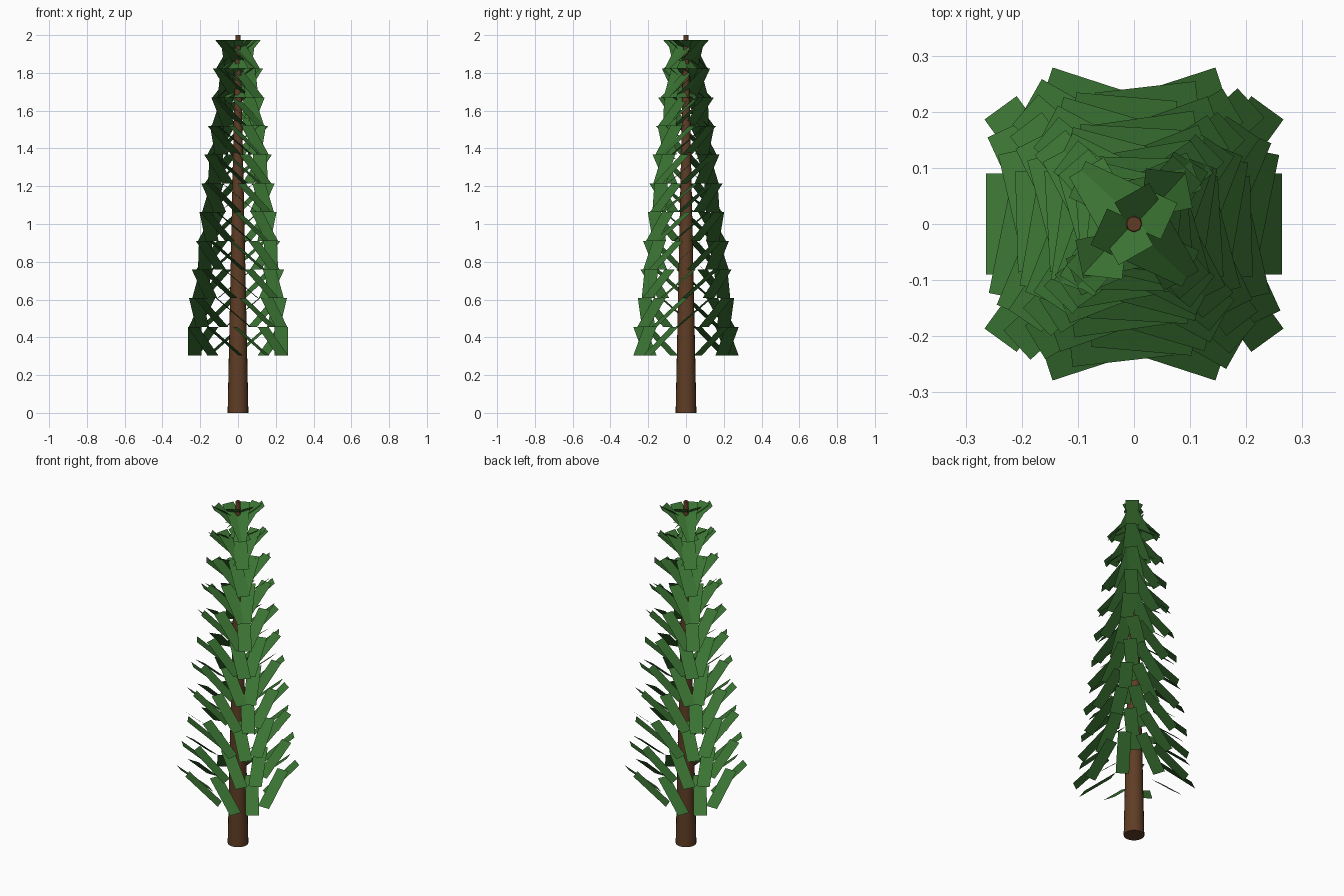
import bpy
import bmesh
from math import pi, cos, sin, atan2, hypot, radians
from mathutils import Matrix

default = bpy.data.objects.get("Cube")
if default:
    bpy.data.objects.remove(default, do_unlink=True)


def make_material(name, colour):
    mat = bpy.data.materials.new(name)
    mat.use_nodes = True
    mat.diffuse_color = colour
    mat.node_tree.nodes["Principled BSDF"].inputs["Base Color"].default_value = colour
    return mat


def make_object(name, bm, mat):
    mesh = bpy.data.meshes.new(name)
    bm.to_mesh(mesh)
    bm.free()
    mesh.materials.append(mat)
    obj = bpy.data.objects.new(name, mesh)
    bpy.context.collection.objects.link(obj)
    return obj


bark = make_material("bark_brown", (0.115, 0.047, 0.018, 1))
needles = make_material("needle_green", (0.042, 0.17, 0.032, 1))

# Tapered trunk
HEIGHT = 2.0
bm = bmesh.new()
bmesh.ops.create_cone(bm, cap_ends=True, segments=20, radius1=0.055,
                      radius2=0.013, depth=HEIGHT,
                      matrix=Matrix.Translation((0, 0, HEIGHT / 2)))
trunk = make_object("trunk", bm, bark)
bpy.context.view_layer.objects.active = trunk
trunk.select_set(True)
bpy.ops.object.shade_smooth_by_angle(angle=radians(40))
trunk.select_set(False)

# Foliage tiers: flat tilted blades, each turned against its place on the ring
TIERS = 11
BLADES = 10
STEP = 0.152          # height of one tier
RUN = 0.18            # blade length seen from above
WIDTH = 0.071
TWIST = 0.2           # turn from tier to tier
tilt = Matrix.Rotation(atan2(STEP, RUN), 4, 'X')
size = Matrix.Diagonal((WIDTH, hypot(STEP, RUN), 1, 1))

for tier in range(TIERS):
    radius = 0.2285 - 0.0182 * tier
    z = 0.303 + STEP * (tier + 0.5)
    bm = bmesh.new()
    for k in range(BLADES):
        a = 2 * pi * k / BLADES + TWIST * tier
        place = Matrix.Translation((radius * cos(a), radius * sin(a), z))
        turn = Matrix.Rotation(-a, 4, 'Z')
        bmesh.ops.create_grid(bm, x_segments=1, y_segments=1, size=0.5,
                              matrix=place @ turn @ tilt @ size)
    make_object(f"foliage_tier_{tier + 1}", bm, needles)
